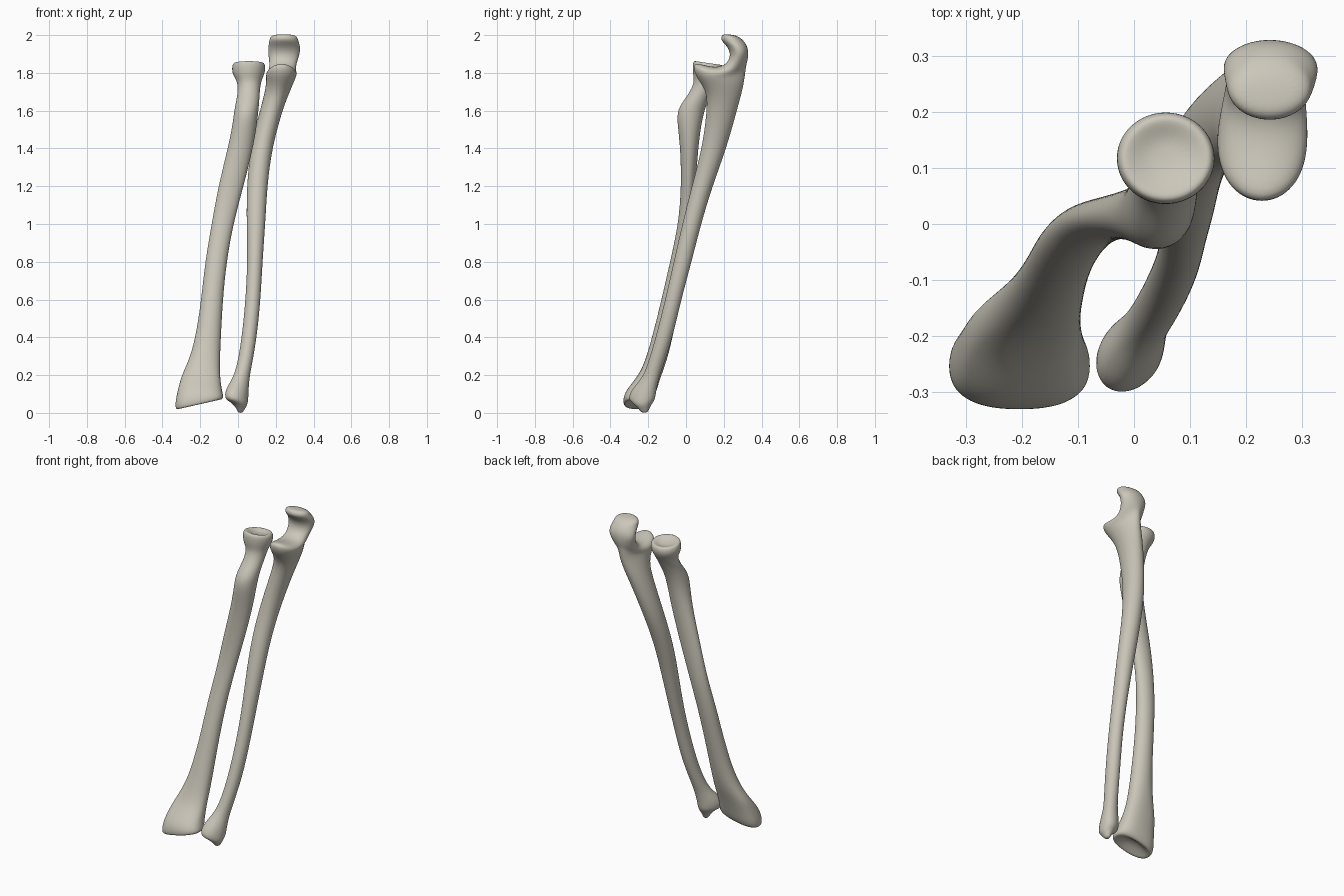
import bpy
import bmesh
from math import cos, sin, pi, copysign

SEGMENTS = 20

if "Cube" in bpy.data.objects:
    bpy.data.objects.remove(bpy.data.objects["Cube"], do_unlink=True)

bone_color = (0.60, 0.57, 0.49, 1.0)
bone_material = bpy.data.materials.new("warm bone grey")
bone_material.use_nodes = True
bone_material.diffuse_color = bone_color
shader = bone_material.node_tree.nodes["Principled BSDF"]
shader.inputs["Base Color"].default_value = bone_color
shader.inputs["Roughness"].default_value = 0.8


def ring(z, x, y, back_z=None, egg=0, droop=0, skew=0, slant=0, square=1):
    """Cross-section: z is its front height, x and y its extents.
    egg widens the front, droop lowers both sides, slant tips it sideways."""
    back_z = z if back_z is None else back_z
    middle, half = (x[0] + x[1]) / 2, (x[1] - x[0]) / 2
    points = []
    for i in range(SEGMENTS):
        angle = 2 * pi * i / SEGMENTS
        c, s = (copysign(abs(v) ** square, v) for v in (cos(angle), sin(angle)))
        t = (s + 1) / 2
        points.append((middle + half * c * (1 - egg * s),
                       y[0] + (y[1] - y[0]) * t + skew * c,
                       z + (back_z - z) * t - droop * c * c + slant * c))
    return points


def loft(name, rings):
    """Skin the cross-sections, close both ends and smooth the result."""
    bm = bmesh.new()
    loops = [[bm.verts.new(p) for p in points] for points in rings]
    for low, high in zip(loops, loops[1:]):
        for i in range(SEGMENTS):
            j = (i + 1) % SEGMENTS
            bm.faces.new((low[i], low[j], high[j], high[i]))
    bm.faces.new(loops[0][::-1])
    bm.faces.new(loops[-1])
    bmesh.ops.recalc_face_normals(bm, faces=bm.faces)
    mesh = bpy.data.meshes.new(name)
    bm.to_mesh(mesh)
    bm.free()
    mesh.materials.append(bone_material)
    mesh.shade_smooth()
    bone = bpy.data.objects.new(name, mesh)
    bpy.context.collection.objects.link(bone)
    smooth = bone.modifiers.new("smooth", "SUBSURF")
    smooth.levels = smooth.render_levels = 2
    return bone


# Outer bone: flared wrist end with a hollow underside
radius_wrist = [
    ring(z=0.07, x=(-0.24, -0.17), y=(-0.27, -0.23), slant=0.01),
    ring(z=0.05, x=(-0.30, -0.11), y=(-0.31, -0.21), slant=0.02),
    ring(z=0.04, x=(-0.33, -0.08), y=(-0.33, -0.19), slant=0.03, square=0.85),
    ring(z=0.07, x=(-0.335, -0.075), y=(-0.335, -0.17), slant=0.02, square=0.8),
    ring(z=0.12, x=(-0.32, -0.085), y=(-0.32, -0.155), square=0.8),
    ring(z=0.20, x=(-0.30, -0.095), y=(-0.25, -0.13), square=0.85),
    ring(z=0.28, x=(-0.26, -0.095), y=(-0.215, -0.10), square=0.9),
]
# Outer bone: shaft with the bump below the neck
radius_shaft = [
    ring(z=0.40, x=(-0.225, -0.09), y=(-0.18, -0.07)),
    ring(z=0.60, x=(-0.195, -0.08), y=(-0.13, -0.03)),
    ring(z=0.80, x=(-0.175, -0.06), y=(-0.085, 0.01)),
    ring(z=1.00, x=(-0.14, -0.025), y=(-0.04, 0.04)),
    ring(z=1.20, x=(-0.105, 0.03), y=(-0.025, 0.05)),
    ring(z=1.40, x=(-0.055, 0.08), y=(-0.03, 0.065)),
    ring(z=1.52, x=(-0.03, 0.10), y=(-0.045, 0.08)),
    ring(z=1.61, x=(-0.02, 0.11), y=(-0.05, 0.10)),
    ring(z=1.68, x=(-0.003, 0.115), y=(0.01, 0.13)),
    ring(z=1.75, x=(0.0, 0.12), y=(0.045, 0.17)),
]
# Outer bone: cupped round head
radius_head = [
    ring(z=1.79, x=(-0.03, 0.14), y=(0.036, 0.197)),
    ring(z=1.84, x=(-0.034, 0.148), y=(0.033, 0.203), back_z=1.82),
    ring(z=1.866, x=(-0.025, 0.14), y=(0.04, 0.195), back_z=1.845),
    ring(z=1.86, x=(-0.005, 0.12), y=(0.06, 0.175), back_z=1.84),
    ring(z=1.84, x=(0.03, 0.085), y=(0.095, 0.145), back_z=1.83),
]
loft("radius_bone", radius_wrist + radius_shaft + radius_head)

# Inner bone: small knob with a pointed tip at the wrist
ulna_wrist = [
    ring(z=0.0, x=(0.0, 0.025), y=(-0.235, -0.205)),
    ring(z=0.02, x=(-0.005, 0.035), y=(-0.25, -0.195)),
    ring(z=0.05, x=(-0.04, 0.05), y=(-0.28, -0.18), slant=-0.01),
    ring(z=0.07, x=(-0.07, 0.055), y=(-0.305, -0.165), skew=0.02),
    ring(z=0.12, x=(-0.07, 0.057), y=(-0.29, -0.16), skew=0.02),
    ring(z=0.18, x=(-0.03, 0.06), y=(-0.235, -0.145), skew=0.01),
    ring(z=0.25, x=(-0.005, 0.073), y=(-0.205, -0.12)),
]
# Inner bone: shaft
ulna_shaft = [
    ring(z=0.40, x=(0.02, 0.10), y=(-0.16, -0.07)),
    ring(z=0.60, x=(0.04, 0.12), y=(-0.11, -0.025)),
    ring(z=0.80, x=(0.05, 0.13), y=(-0.065, 0.03)),
    ring(z=1.00, x=(0.045, 0.145), y=(-0.02, 0.08)),
    ring(z=1.20, x=(0.045, 0.155), y=(0.03, 0.14)),
    ring(z=1.40, x=(0.065, 0.18), y=(0.085, 0.215)),
    ring(z=1.60, x=(0.115, 0.235), y=(0.11, 0.27)),
    ring(z=1.69, x=(0.14, 0.27), y=(0.11, 0.295), egg=0.1),
]
# Inner bone: lower lip of the elbow notch
ulna_lip = [
    ring(z=1.75, x=(0.15, 0.295), y=(0.075, 0.308), egg=0.2),
    ring(z=1.80, x=(0.15, 0.305), y=(0.04, 0.314), back_z=1.79, egg=0.25, droop=0.02),
    ring(z=1.855, x=(0.15, 0.31), y=(0.035, 0.318), back_z=1.82, egg=0.25, droop=0.05),
    ring(z=1.845, x=(0.155, 0.31), y=(0.085, 0.32), back_z=1.84, egg=0.15, droop=0.04),
]
# Inner bone: hooked upper end rising behind the notch
ulna_hook = [
    ring(z=1.825, x=(0.165, 0.305), y=(0.165, 0.325), back_z=1.86, droop=0.02),
    ring(z=1.85, x=(0.165, 0.315), y=(0.22, 0.329), back_z=1.88),
    ring(z=1.90, x=(0.158, 0.33), y=(0.238, 0.331), back_z=1.91),
    ring(z=1.945, x=(0.16, 0.33), y=(0.215, 0.325), back_z=1.94),
    ring(z=1.975, x=(0.165, 0.32), y=(0.18, 0.31), back_z=1.965),
    ring(z=2.003, x=(0.17, 0.315), y=(0.19, 0.29), back_z=1.985),
    ring(z=2.005, x=(0.205, 0.28), y=(0.215, 0.26), back_z=2.0),
]
loft("ulna_bone", ulna_wrist + ulna_shaft + ulna_lip + ulna_hook)
